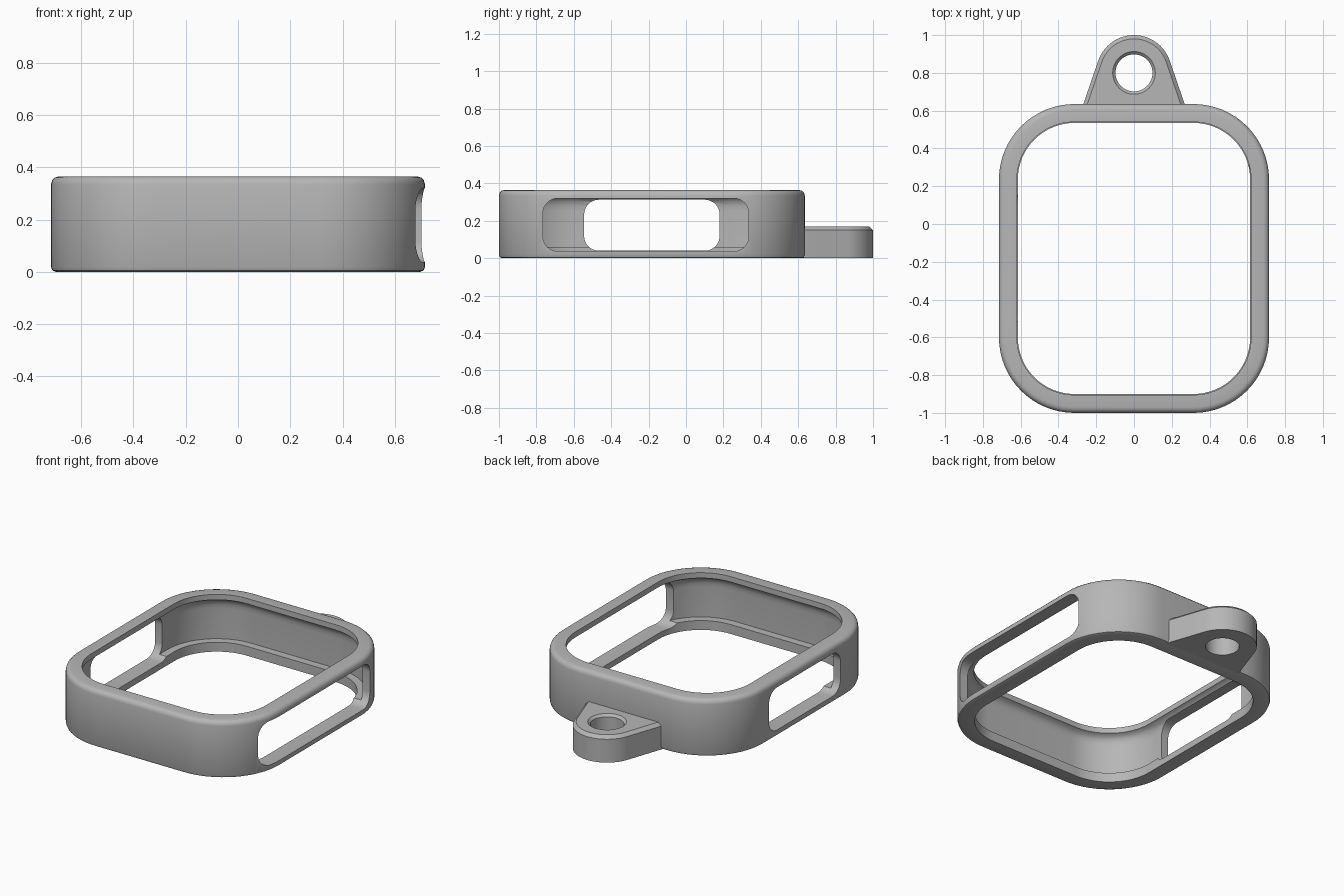
import bpy
import bmesh
from math import sin, cos, tan, pi, radians

cube = bpy.data.objects.get("Cube")
if cube:
    bpy.data.objects.remove(cube, do_unlink=True)

grey = bpy.data.materials.new("matte grey")
grey.use_nodes = True
colour = (0.47, 0.47, 0.47, 1)
grey.diffuse_color = colour
grey.node_tree.nodes["Principled BSDF"].inputs["Base Color"].default_value = colour


def rounded_rect(u0, u1, v0, v1, r, steps=16):
    """Outline of a rectangle with round corners, counter-clockwise."""
    corners = [(u1 - r, v1 - r), (u0 + r, v1 - r), (u0 + r, v0 + r), (u1 - r, v0 + r)]
    return [(cu + r * cos((k + i / steps) * pi / 2), cv + r * sin((k + i / steps) * pi / 2))
            for k, (cu, cv) in enumerate(corners) for i in range(steps + 1)]


def circle(cx, cy, r, n=48):
    return [(cx + r * cos(2 * pi * i / n), cy + r * sin(2 * pi * i / n)) for i in range(n)]


def loft(name, rings, closed=False):
    """Skin a list of point rings; cap the ends or join last to first."""
    bm = bmesh.new()
    loops = [[bm.verts.new(p) for p in ring] for ring in rings]
    n = len(loops[0])
    pairs = list(zip(loops, loops[1:]))
    if closed:
        pairs.append((loops[-1], loops[0]))
    else:
        bm.faces.new(loops[0])
        bm.faces.new(loops[-1])
    for a, b in pairs:
        for i in range(n):
            j = (i + 1) % n
            bm.faces.new((a[i], a[j], b[j], b[i]))
    bmesh.ops.recalc_face_normals(bm, faces=bm.faces)
    mesh = bpy.data.meshes.new(name)
    bm.to_mesh(mesh)
    bm.free()
    mesh.materials.append(grey)
    obj = bpy.data.objects.new(name, mesh)
    bpy.context.collection.objects.link(obj)
    return obj


def cut(target, cutter):
    """Subtract the cutter from the target and discard the cutter."""
    cutter.hide_render = True
    mod = target.modifiers.new("cut", "BOOLEAN")
    mod.operation = "DIFFERENCE"
    mod.solver = "EXACT"
    mod.object = cutter
    bpy.context.view_layer.objects.active = target
    bpy.ops.object.modifier_apply(modifier=mod.name)
    bpy.data.objects.remove(cutter, do_unlink=True)


def smooth(obj):
    bpy.ops.object.select_all(action="DESELECT")
    obj.select_set(True)
    bpy.context.view_layer.objects.active = obj
    bpy.ops.object.shade_smooth_by_angle(angle=radians(35))


# Frame: wall section as (inset from the outside, height), swept round the outline
section = [(0.1, 0), (0.018, 0), (0.005, 0.005), (0, 0.018),
           (0, 0.335), (0.004, 0.35), (0.015, 0.361), (0.03, 0.365),
           (0.095, 0.365), (0.095, 0.33), (0.075, 0.322), (0.059, 0.305), (0.052, 0.28),
           (0.05, 0.255), (0.05, 0.06), (0.1, 0.06)]
frame = loft("frame", [[(x, y, z) for x, y in rounded_rect(
    -0.715 + d, 0.715 - d, -1 + d, 0.635 - d, 0.4 - d)] for d, z in section], closed=True)

# Side openings: a long one on the left, a shorter one on the right
for side, y0, y1, z0, z1, r in ((1, -0.765, 0.335, 0.037, 0.32, 0.08),
                                (-1, -0.545, 0.18, 0.04, 0.313, 0.08)):
    outline = rounded_rect(y0, y1, z0, z1, r, 8)
    cutter = loft("slot_cutter", [[(side * x, y, z) for y, z in outline] for x in (0.45, 0.85)])
    cut(frame, cutter)
smooth(frame)

# Hanging lug: tapered tab with a round end and a chamfered upper edge
LEAN = radians(19)
CENTRE_Y, BASE_Y = 0.8, 0.617


def lug_outline(d):
    r = 0.2 - d
    arc = [LEAN + (pi - 2 * LEAN) * i / 32 for i in range(33)]
    pts = [(r * cos(a), CENTRE_Y + r * sin(a)) for a in arc]
    base_x = pts[0][0] + (pts[0][1] - BASE_Y) * tan(LEAN)
    return [(base_x, BASE_Y)] + pts + [(-base_x, BASE_Y)]


lug = loft("hanging_lug", [[(x, y, z) for x, y in lug_outline(d)]
                           for d, z in ((0, 0), (0, 0.15), (0.02, 0.17))])
hole = loft("hole_cutter", [[(x, y, z) for x, y in circle(0, CENTRE_Y, r)]
                            for r, z in ((0.098, -0.05), (0.098, 0.155), (0.118, 0.175))])
cut(lug, hole)
smooth(lug)
